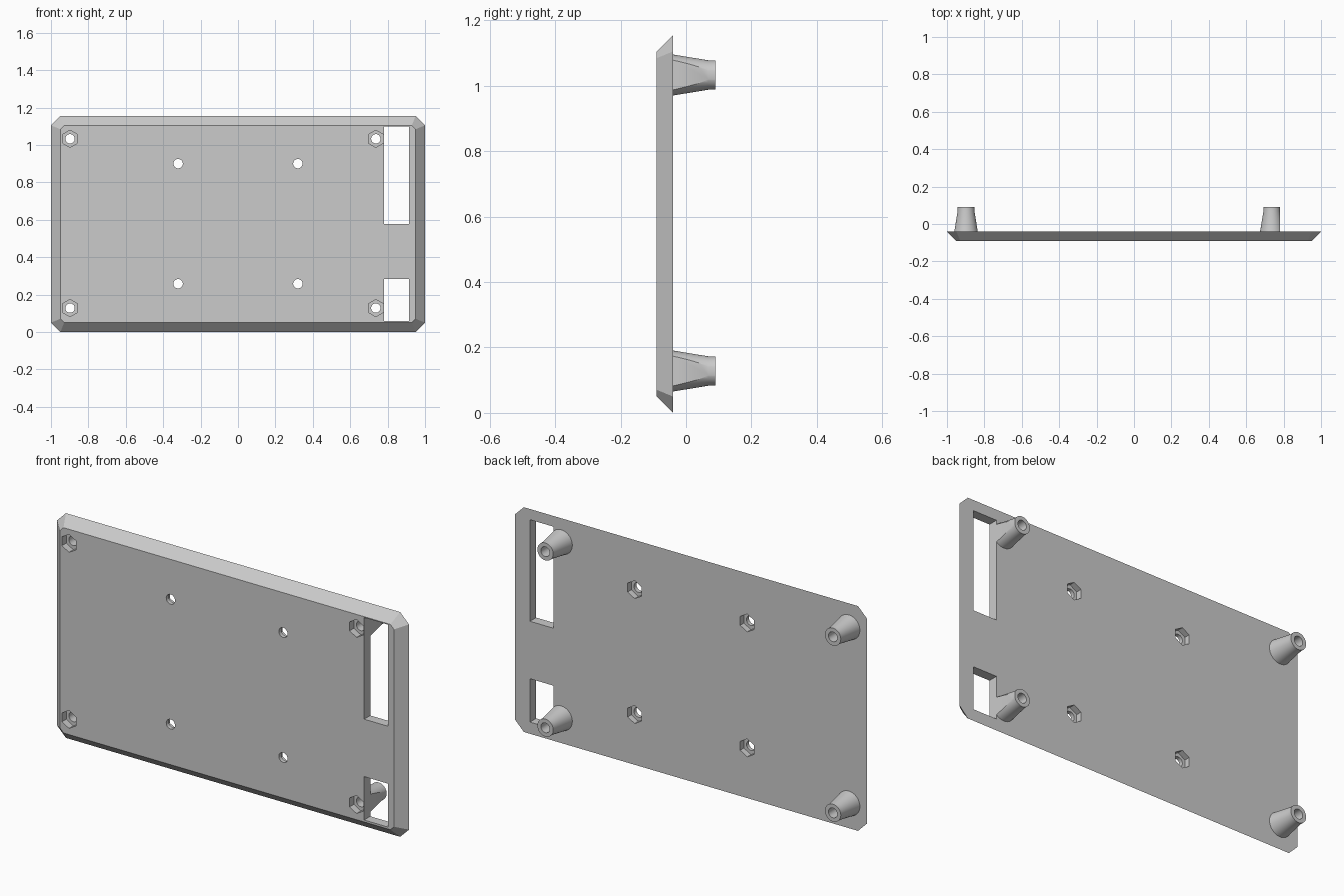
import bpy, bmesh, math
from mathutils import Matrix, Vector

cube = bpy.data.objects.get("Cube")
if cube:
    bpy.data.objects.remove(cube, do_unlink=True)

grey = bpy.data.materials.new("plain_grey")
grey.use_nodes = True
grey.diffuse_color = (0.6, 0.6, 0.6, 1)
grey.node_tree.nodes["Principled BSDF"].inputs["Base Color"].default_value = (0.6, 0.6, 0.6, 1)

HEIGHT = 1.155
FRONT, BACK, TIP = -0.09, -0.04, 0.09
BEVEL = 0.05
BORE, NUT = 0.025, 0.046
POSTS = [(x, z) for x in (-0.898, 0.737) for z in (0.128, 1.033)]
SCREWS = [(x, z) for x in (-0.32, 0.32) for z in (0.258, 0.9)]
WINDOWS = [(0.06, 0.283), (0.578, 1.1)]


def finish(bm, name):
    bmesh.ops.recalc_face_normals(bm, faces=bm.faces)
    mesh = bpy.data.meshes.new(name)
    bm.to_mesh(mesh)
    bm.free()
    mesh.materials.append(grey)
    obj = bpy.data.objects.new(name, mesh)
    bpy.context.collection.objects.link(obj)
    return obj


def rod(bm, sides, r1, r2, x, z, y0, y1):
    """Cone or prism running along y."""
    place = Matrix.Translation((x, (y0 + y1) / 2, z)) @ Matrix.Rotation(-math.pi / 2, 4, 'X')
    bmesh.ops.create_cone(bm, cap_ends=True, segments=sides, radius1=r1,
                          radius2=r2, depth=y1 - y0, matrix=place)


def rod_cutter(sides, r, x, z, y0, y1):
    bm = bmesh.new()
    rod(bm, sides, r, r, x, z, y0, y1)
    return finish(bm, "cutter")


def window_cutter(z0, z1):
    bm = bmesh.new()
    place = Matrix.Translation((0.8475, 0, (z0 + z1) / 2)) @ Matrix.Diagonal((0.135, 0.5, z1 - z0, 1))
    bmesh.ops.create_cube(bm, size=1, matrix=place)
    return finish(bm, "cutter")


def cut(obj, cutters):
    bpy.context.view_layer.objects.active = obj
    for cutter in cutters:
        cutter.hide_render = True
        mod = obj.modifiers.new("cut", 'BOOLEAN')
        mod.operation = 'DIFFERENCE'
        mod.solver = 'EXACT'
        mod.object = cutter
        bpy.ops.object.modifier_apply(modifier=mod.name)
        bpy.data.objects.remove(cutter, do_unlink=True)


def smooth(obj):
    bpy.ops.object.select_all(action='DESELECT')
    obj.select_set(True)
    bpy.context.view_layer.objects.active = obj
    bpy.ops.object.shade_smooth_by_angle(angle=math.radians(25))


def outline(inset, chamfer):
    """Rectangle with clipped corners, as (x, z) points."""
    a, b, c = 1 - inset, HEIGHT / 2 - inset, chamfer
    quarter = [(a, b - c), (a - c, b)]
    points = quarter + [(-x, z) for x, z in reversed(quarter)]
    points += [(-x, -z) for x, z in points]
    return [(x, z + HEIGHT / 2) for x, z in points]


# Panel: clipped rectangle sloping in towards its front face
bm = bmesh.new()
back = [bm.verts.new((x, BACK, z)) for x, z in outline(0, BEVEL)]
front = [bm.verts.new((x, FRONT, z))
         for x, z in outline(BEVEL, BEVEL * (math.sqrt(2) - 1))]
bm.faces.new(back)
bm.faces.new(front)
for i in range(len(back)):
    j = (i + 1) % len(back)
    bm.faces.new((back[i], back[j], front[j], front[i]))
panel = finish(bm, "panel")

# Windows, screw holes and hexagonal nut pockets
cutters = [window_cutter(*w) for w in WINDOWS]
for x, z in POSTS:
    cutters.append(rod_cutter(6, NUT, x, z, FRONT - 0.1, FRONT + 0.035))
    cutters.append(rod_cutter(40, BORE, x, z, FRONT - 0.1, TIP + 0.1))
for x, z in SCREWS:
    cutters.append(rod_cutter(6, NUT, x, z, BACK - 0.03, BACK + 0.1))
    cutters.append(rod_cutter(40, BORE, x, z, FRONT - 0.1, TIP + 0.1))
cut(panel, cutters)
smooth(panel)

# Standoffs: tapered posts with a short straight tip, trimmed by the windows
for (x, z), name in zip(POSTS, ("lower_right", "upper_right", "lower_left", "upper_left")):
    bm = bmesh.new()
    rod(bm, 48, 0.063, 0.045, x, z, BACK - 0.002, 0.068)
    bm.faces.ensure_lookup_table()
    tip = max(bm.faces, key=lambda f: f.calc_center_median().y)
    grown = bmesh.ops.extrude_discrete_faces(bm, faces=[tip])["faces"]
    bmesh.ops.translate(bm, verts=grown[0].verts, vec=Vector((0, TIP - 0.068, 0)))
    standoff = finish(bm, name + "_standoff")
    cutters = [rod_cutter(40, BORE, x, z, FRONT - 0.1, TIP + 0.1)]
    if x > 0:
        cutters += [window_cutter(*w) for w in WINDOWS if w[0] < z < w[1]]
    cut(standoff, cutters)
    smooth(standoff)
